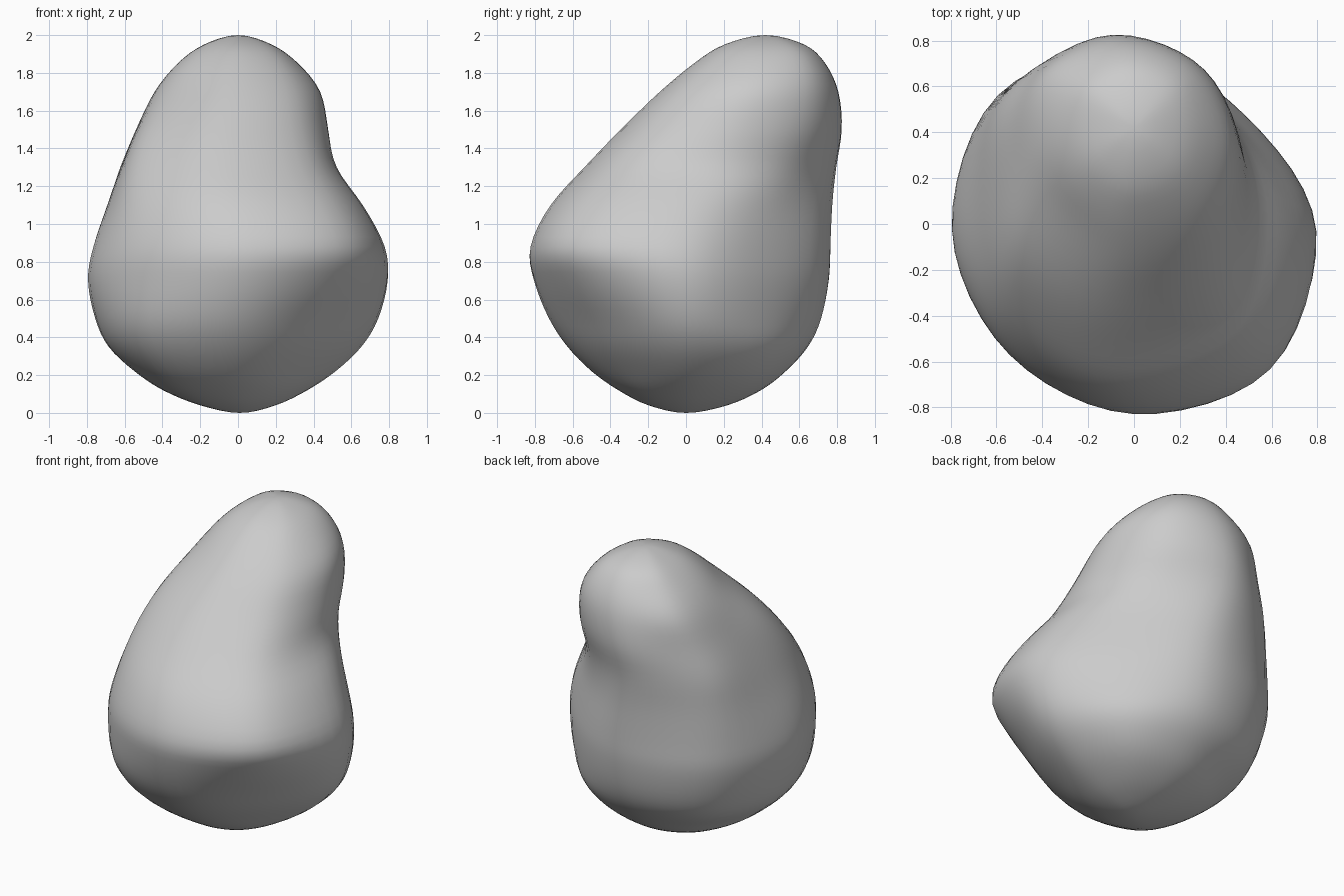
import bpy
import bmesh
import math
from mathutils import Vector

# Remove the default object only
default_cube = bpy.data.objects.get("Cube")
if default_cube:
    bpy.data.objects.remove(default_cube, do_unlink=True)

# Contour bands in hundredths: height, then reach in eight compass directions,
# counter-clockwise starting from +x
BANDS = [
    (4, 20, 21, 22, 21, 20, 21, 20, 19),
    (12, 37, 40, 40, 40, 40, 41, 36, 34),
    (22, 52, 54, 53, 53, 55, 57, 50, 45),
    (35, 66, 64, 65, 69, 69, 70, 63, 57),
    (50, 75, 67, 72, 77, 76, 77, 73, 67),
    (70, 80, 68, 76, 82, 80, 79, 81, 81),
    (88, 78, 66, 77, 82, 77, 78, 83, 88),
    (110, 66, 63, 78, 81, 69, 70, 72, 75),
    (130, 52, 64, 80, 80, 62, 58, 54, 55),
    (150, 48, 69, 83, 77, 54, 42, 35, 38),
    (170, 44, 69, 81, 74, 44, 20, 14, 23),
    (185, 32, 62, 74, 63, 32, 5, -4, 7),
    (195, 18, 50, 63, 51, 18, -10, -20, -9),
]
SIDES = 8
ROUND_STEPS = 6
RISE_STEPS = 4


def contour(band):
    """Turn one band into a ring of points around its own middle."""
    z, *reach = [n / 100 for n in band]
    middle = Vector(((reach[0] - reach[4]) / 2, (reach[2] - reach[6]) / 2, z))
    # The neck leans towards the right
    middle.x -= 0.07 * max(0, math.sin(math.pi * (z - 0.8) / 1.2))
    ring = []
    for k, distance in enumerate(reach):
        angle = math.tau * k / SIDES
        out = Vector((math.cos(angle), math.sin(angle), 0))
        ring.append(middle + out * (distance - middle.dot(out)))
    return ring


def spline(a, b, c, d, t):
    """Smooth curve from b to c, guided by a and d."""
    return b + 0.5 * t * (c - a + t * (2 * a - 5 * b + 4 * c - d
                                       + t * (3 * (b - c) + d - a)))


def round_off(ring):
    """Fill a coarse ring with smoothly curved in-between points."""
    return [spline(*(ring[(k + j) % SIDES] for j in (-1, 0, 1, 2)), s / ROUND_STEPS)
            for k in range(SIDES) for s in range(ROUND_STEPS)]


def opposite(ring):
    """Half-turned ring, used to carry the curve straight over a pole."""
    half = len(ring) // 2
    return ring[half:] + ring[:half]


# Stack of smooth rings, closed with a pole at both ends
rings = [round_off(contour(band)) for band in BANDS]
count = SIDES * ROUND_STEPS
bottom = [Vector((0.01, 0, 0))] * count
top = [Vector((0, 0.42, 2))] * count
stack = [opposite(rings[0]), bottom, *rings, top, opposite(rings[-1])]

rows = []
for i in range(1, len(stack) - 2):
    for s in range(RISE_STEPS):
        rows.append([spline(*points, s / RISE_STEPS)
                     for points in zip(*stack[i - 1:i + 3])])
rows.append(top)

# Skin the rings
bm = bmesh.new()
grid = [[bm.verts.new(p) for p in row] for row in rows]
for low, high in zip(grid, grid[1:]):
    for k in range(count):
        n = (k + 1) % count
        bm.faces.new((low[k], low[n], high[n], high[k]))
bmesh.ops.remove_doubles(bm, verts=bm.verts, dist=0.0005)
for _ in range(3):
    bmesh.ops.smooth_vert(bm, verts=bm.verts, factor=0.4,
                          use_axis_x=True, use_axis_y=True, use_axis_z=False)
bmesh.ops.recalc_face_normals(bm, faces=bm.faces)
for face in bm.faces:
    face.smooth = True
mesh = bpy.data.meshes.new("boulder")
bm.to_mesh(mesh)
bm.free()

# Plain stone colour
stone = bpy.data.materials.new("stone_grey")
stone.use_nodes = True
colour = (0.6, 0.6, 0.6, 1)
stone.diffuse_color = colour
stone.node_tree.nodes["Principled BSDF"].inputs["Base Color"].default_value = colour
mesh.materials.append(stone)

boulder = bpy.data.objects.new("boulder", mesh)
bpy.context.collection.objects.link(boulder)
